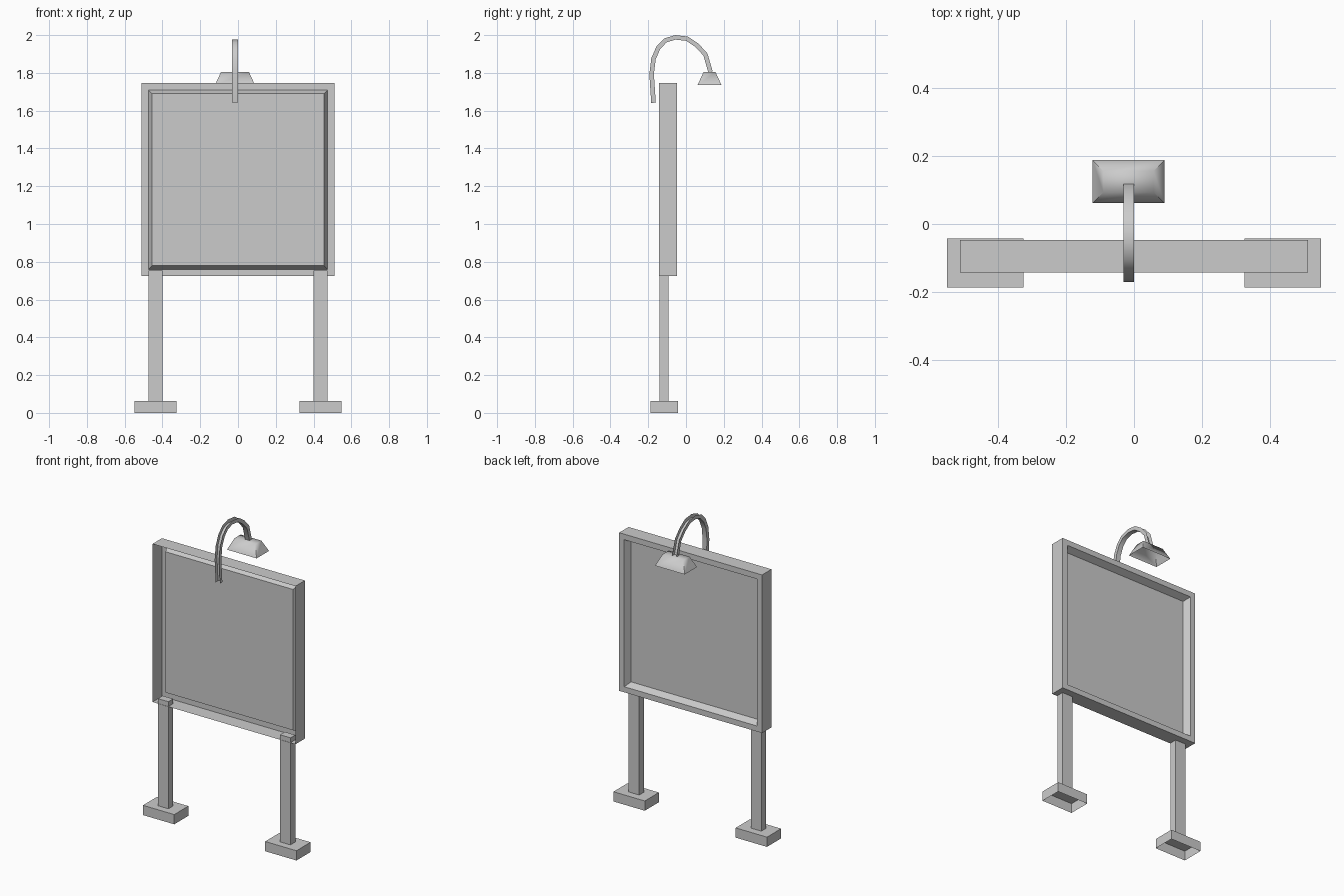
import bpy, math
from mathutils import Vector

if "Cube" in bpy.data.objects:
    bpy.data.objects.remove(bpy.data.objects["Cube"])


def skin(name, rings, closed=True, cap=True, smooth=None):
    """Join successive rings of points into walls, optionally capping the last ring."""
    n = len(rings[0])
    verts = [p for ring in rings for p in ring]
    faces = []
    for r in range(len(rings) - 1):
        a, b = r * n, (r + 1) * n
        for i in range(n if closed else n - 1):
            j = (i + 1) % n
            faces.append((a + i, a + j, b + j, b + i))
    if cap:
        faces.append(tuple(range(len(verts) - n, len(verts))))
    mesh = bpy.data.meshes.new(name)
    mesh.from_pydata(verts, [], faces)
    mesh.update()
    ob = bpy.data.objects.new(name, mesh)
    bpy.context.collection.objects.link(ob)
    if smooth:
        bpy.ops.object.select_all(action='DESELECT')
        ob.select_set(True)
        bpy.context.view_layer.objects.active = ob
        bpy.ops.object.shade_smooth_by_angle(angle=math.radians(smooth))
    return ob


def flat_ring(x0, x1, y0, y1, z):
    return [(x0, y0, z), (x1, y0, z), (x1, y1, z), (x0, y1, z)]


def upright_ring(half, y, zc=1.235):
    return [(-half, y, zc - half), (-half, y, zc + half),
            (half, y, zc + half), (half, y, zc - half)]


# Board: hollow frame open at the front, rim and recessed panel facing the back
skin("display_board", [upright_ring(0.511, -0.143), upright_ring(0.511, -0.047),
                       upright_ring(0.475, -0.047), upright_ring(0.455, -0.09)])

# Legs and feet, open underneath
for side, s in (("left", -1), ("right", 1)):
    x0, x1 = sorted((s * 0.399, s * 0.474))
    skin(side + "_leg", [flat_ring(x0, x1, -0.141, -0.092, z) for z in (0.063, 0.755)])
    x0, x1 = sorted((s * 0.325, s * 0.549))
    skin(side + "_foot", [flat_ring(x0, x1, -0.187, -0.043, z) for z in (0, 0.063)])

# Lamp shade, open underneath
skin("lamp_shade", [flat_ring(-0.122, 0.09, 0.061, 0.188, 1.735),
                    flat_ring(-0.09, 0.058, 0.093, 0.156, 1.805)], smooth=70)

# Curved lamp arm: channel profile swept along a hooked path (y, z)
path = [Vector(p) for p in (
    (-0.172, 1.642), (-0.182, 1.793), (-0.172, 1.875), (-0.146, 1.934),
    (-0.109, 1.972), (-0.056, 1.988), (0.005, 1.981), (0.058, 1.946),
    (0.103, 1.897), (0.130, 1.804))]
rings = []
for i, p in enumerate(path):
    t = (path[min(i + 1, len(path) - 1)] - path[max(i - 1, 0)]).normalized()
    inward = Vector((t.y, -t.x)) * 0.012
    o, q = p - inward, p + inward
    rings.append([(0, *o), (0, *q), (-0.031, *q), (-0.031, *o)])
skin("lamp_arm", rings, closed=False, cap=False, smooth=40)
